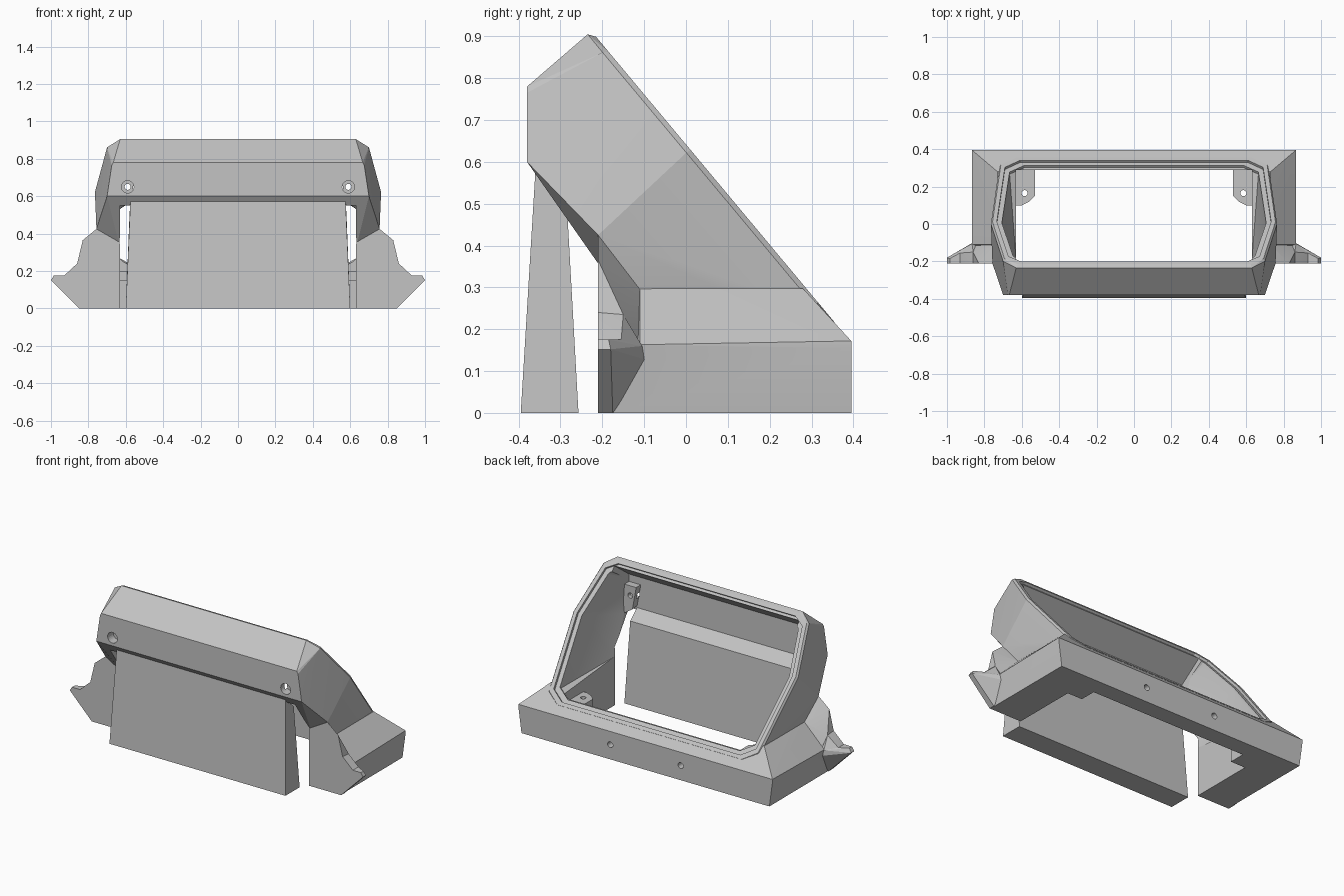
import bpy, bmesh, math
from mathutils import Matrix

cube = bpy.data.objects.get("Cube")
if cube:
    bpy.data.objects.remove(cube, do_unlink=True)

grey = bpy.data.materials.new("matte grey")
grey.use_nodes = True
grey.diffuse_color = (0.55, 0.55, 0.55, 1)
grey.node_tree.nodes["Principled BSDF"].inputs["Base Color"].default_value = (0.55, 0.55, 0.55, 1)


def finish(bm, name):
    bmesh.ops.recalc_face_normals(bm, faces=bm.faces)
    mesh = bpy.data.meshes.new(name)
    bm.to_mesh(mesh)
    bm.free()
    mesh.materials.append(grey)
    ob = bpy.data.objects.new(name, mesh)
    bpy.context.scene.collection.objects.link(ob)
    return ob


def hull(name, pts, side=0):
    """Convex solid; side=0 mirrors the points, otherwise builds one side only."""
    bm = bmesh.new()
    for s in ((side,) if side else (1, -1)):
        for x, y, z in pts:
            bm.verts.new((s * x, y, z))
    res = bmesh.ops.convex_hull(bm, input=bm.verts)
    junk = {g for g in res["geom_interior"] + res["geom_unused"] if isinstance(g, bmesh.types.BMVert)}
    bmesh.ops.delete(bm, geom=list(junk), context='VERTS')
    bmesh.ops.dissolve_limit(bm, angle_limit=0.01, verts=bm.verts, edges=bm.edges)
    return finish(bm, name)


def box(name, x0, x1, y0, y1, z0, z1, side=0):
    return hull(name, [(x, y, z) for x in (x0, x1) for y in (y0, y1) for z in (z0, z1)], side)


def rod(name, x, y, z, r, depth, axis='Y'):
    bm = bmesh.new()
    turn = Matrix.Rotation(math.pi / 2, 4, 'X') if axis == 'Y' else Matrix()
    bmesh.ops.create_cone(bm, cap_ends=True, segments=24, radius1=r, radius2=r, depth=depth,
                          matrix=Matrix.Translation((x, y, z)) @ turn)
    return finish(bm, name)


def boolean(target, tools, operation):
    for tool in tools:
        tool.hide_render = True
        mod = target.modifiers.new("cut", 'BOOLEAN')
        mod.operation, mod.solver, mod.object = operation, 'EXACT', tool
        bpy.context.view_layer.update()
        mesh = bpy.data.meshes.new_from_object(target.evaluated_get(bpy.context.evaluated_depsgraph_get()))
        target.modifiers.clear()
        target.data = mesh
        bpy.data.objects.remove(tool, do_unlink=True)


RIM = [(-.22, .63), (-.19, .70), (.01, .765), (.32, .72), (.36, .635)]


def ring(inset, drop):
    """Rim outline on the sloping plane, shrunk by inset and sunk by drop."""
    pts = []
    for y, x in RIM:
        y = .07 + (y - .07) * (1 - inset / .45)
        x *= 1 - inset / .72
        z = .905 - 1.197 * (y + .22)
        pts.append((x, y - drop * .767, z - drop * .641))
    return pts


# Hood with its sloping rim
shell = hull("display_housing", ring(.008, 0) + ring(0, .012) + [
    (.63, -.235, .905), (.667, -.38, .78), (.675, -.38, .765), (.70, -.38, .60),
    (.757, -.21, .425), (.73, -.11, .295), (.6, -.1, .2), (.6, .28, .2)])

# Flared base with an overhanging lip
parts = [hull("base", [
    (.845, -.175, 0), (.845, -.09, .125), (.866, -.11, .163), (.73, -.11, .297),
    (.73, .28, .297), (.866, .395, .155), (.866, .395, .172),
    (.845, .395, .125), (.845, .395, 0)])]

# Front uprights and pointed side fins
for s in (1, -1):
    parts += [
        hull("upright", [
            (.60, -.21, 0), (.60, -.21, .425), (.757, -.21, .425), (.83, -.21, .365),
            (.86, -.21, .24), (.86, -.15, .235), (.60, -.1, .295), (.73, -.11, .295),
            (.845, -.11, .16), (.845, -.21, 0), (.60, -.1, 0), (.845, -.175, 0)], s),
        hull("fin_root", [
            (.80, -.21, .24), (.86, -.21, .24), (.86, -.15, .235), (.93, -.21, .175),
            (.93, -.155, .175), (.866, -.105, .16), (.845, -.09, .125), (.80, -.1, .1),
            (.85, -.21, 0), (.85, -.175, 0), (.80, -.21, 0)], s),
        hull("fin_tip", [
            (.85, -.21, .175), (.985, -.21, .175), (.985, -.185, .175), (1, -.21, .152),
            (1, -.18, .152), (.93, -.155, .175), (.866, -.105, .16), (.845, -.09, .125),
            (.85, -.21, 0), (.85, -.175, 0)], s)]
boolean(shell, parts, 'UNION')

# Open interior, widening to a stepped rim
cavity = hull("cavity", [(.63, y, z) for y, z in (
    (-.345, -.1), (-.345, .755), (-.19, .869), (-.10, .935), (.29, .5), (.29, -.1))])
taper = hull("taper", ring(.055, -.03) + ring(.055, .03) + [
    (.62, -.33, .74), (.63, -.33, .6), (.63, -.2, .42), (.63, -.2, .3), (.63, .27, .28)])
step = hull("rim_step", ring(.03, -.03) + ring(.03, .015))
boolean(shell, [cavity, taper, step], 'DIFFERENCE')

# Inner screw bosses, upper and lower
bosses = []
for s in (1, -1):
    bosses += [
        hull("upper_boss", [
            (.575, -.36, .574), (.65, -.36, .574), (.575, -.30, .57), (.65, -.30, .518),
            (.55, -.36, .71), (.65, -.36, .71), (.55, -.30, .71), (.65, -.30, .71)], s),
        box("corner_block", .53, .66, .19, .31, 0, .15, s),
        hull("lower_tab", [(x, y, z) for z in (.15, .2) for x, y in (
            (.53, .31), (.53, .15), (.56, .12), (.60, .10), (.66, .10), (.66, .31))], s)]
boolean(shell, bosses, 'UNION')

# Screw holes
holes = []
for s in (1, -1):
    holes += [rod("front_hole", s * .59, -.37, .65, .033, .09),
              rod("front_bore", s * .59, -.33, .65, .016, .2),
              rod("tab_hole", s * .585, .165, .17, .016, .2, 'Z'),
              rod("rear_hole", s * .24, .38, .09, .018, .12)]
boolean(shell, holes, 'DIFFERENCE')

# Tapered support under the hood
support = hull("front_support", [
    (.60, -.395, 0), (.60, -.257, 0), (.575, -.36, .578), (.58, -.285, .502)])

for ob in (shell, support):
    bpy.ops.object.select_all(action='DESELECT')
    ob.select_set(True)
    bpy.context.view_layer.objects.active = ob
    bpy.ops.object.shade_smooth_by_angle(angle=math.radians(12))
